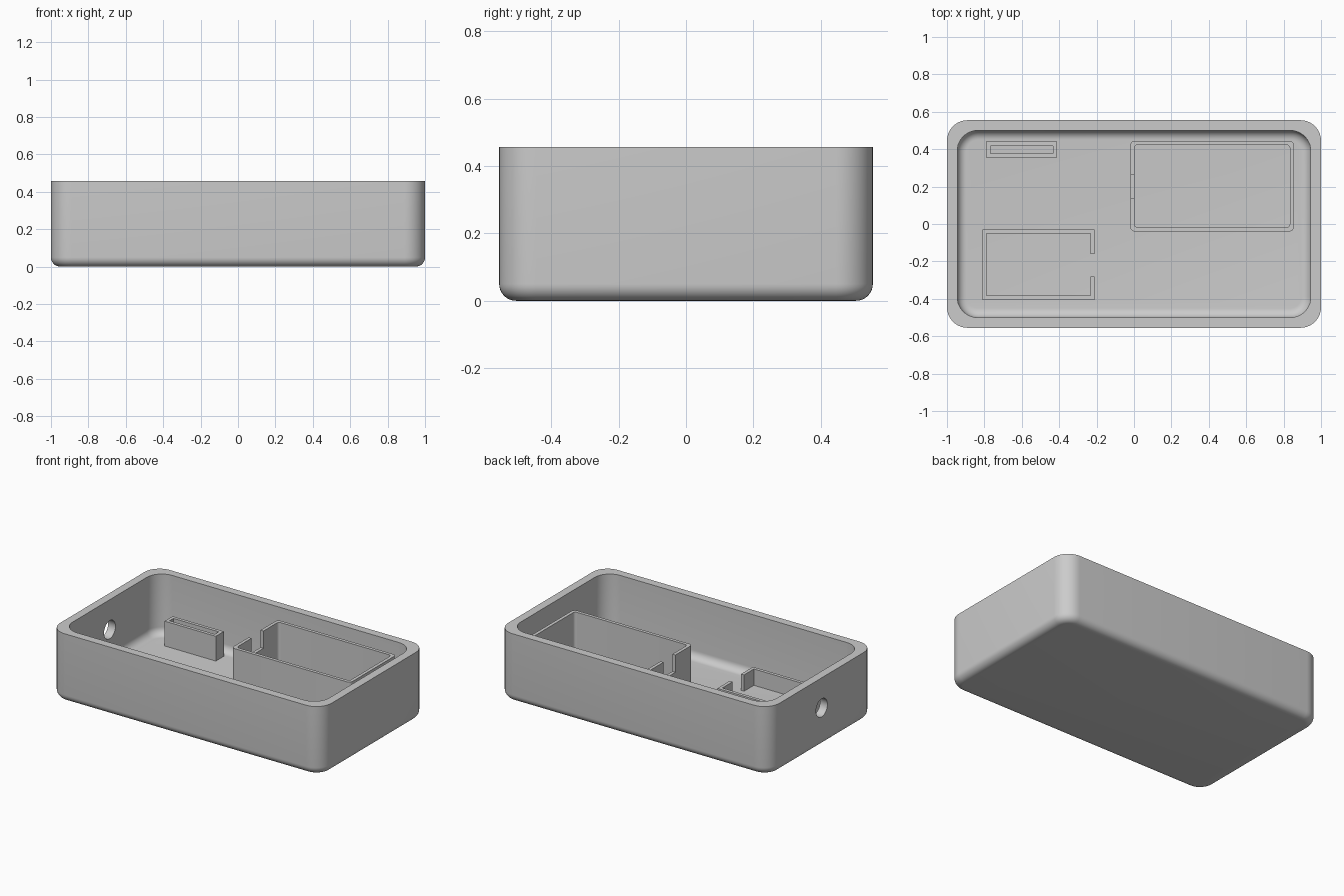
import bpy, bmesh
from math import sin, cos, pi, radians
from mathutils import Matrix

cube = bpy.data.objects.get("Cube")
if cube:
    bpy.data.objects.remove(cube, do_unlink=True)

grey = bpy.data.materials.new("plain grey")
grey.use_nodes = True
grey.diffuse_color = (0.6, 0.6, 0.6, 1)
grey.node_tree.nodes["Principled BSDF"].inputs["Base Color"].default_value = grey.diffuse_color

FLOOR = 0.055     # floor thickness, also the wall thickness
TOP = 0.457
FILLET = 0.05


def rounded_rect(cx, cy, hx, hy, r, steps=10):
    """Counter-clockwise outline; sharp corners when r is zero."""
    if r <= 0:
        return [(cx + sx * hx, cy + sy * hy) for sx, sy in ((1, 1), (-1, 1), (-1, -1), (1, -1))]
    pts = []
    for q, (sx, sy) in enumerate(((1, 1), (-1, 1), (-1, -1), (1, -1))):
        for i in range(steps + 1):
            a = (q + i / steps) * pi / 2
            pts.append((cx + sx * (hx - r) + r * cos(a), cy + sy * (hy - r) + r * sin(a)))
    return pts


def loft(name, outlines, closed=False):
    """Skin (outline, z) rings; either cap both ends or join last to first."""
    bm = bmesh.new()
    rings = [[bm.verts.new((x, y, z)) for x, y in pts] for pts, z in outlines]
    pairs = list(zip(rings, rings[1:]))
    if closed:
        pairs.append((rings[-1], rings[0]))
    else:
        bm.faces.new(rings[0])
        bm.faces.new(rings[-1])
    for a, b in pairs:
        n = len(a)
        for i in range(n):
            j = (i + 1) % n
            bm.faces.new((a[i], a[j], b[j], b[i]))
    bmesh.ops.recalc_face_normals(bm, faces=bm.faces)
    return finish(name, bm)


def finish(name, bm):
    mesh = bpy.data.meshes.new(name)
    bm.to_mesh(mesh)
    bm.free()
    mesh.materials.append(grey)
    ob = bpy.data.objects.new(name, mesh)
    bpy.context.collection.objects.link(ob)
    return ob


def activate(ob):
    bpy.ops.object.select_all(action='DESELECT')
    ob.select_set(True)
    bpy.context.view_layer.objects.active = ob


def cut(ob, cutter):
    mod = ob.modifiers.new("cut", 'BOOLEAN')
    mod.operation, mod.solver, mod.object = 'DIFFERENCE', 'EXACT', cutter
    activate(ob)
    bpy.ops.object.modifier_apply(modifier=mod.name)
    bpy.data.objects.remove(cutter, do_unlink=True)


def block(x0, x1, y0, y1, z0, z1):
    pts = rounded_rect((x0 + x1) / 2, (y0 + y1) / 2, (x1 - x0) / 2, (y1 - y0) / 2, 0)
    return loft("cutter", [(pts, z0), (pts, z1)])


def frame(name, x0, x1, y0, y1, top, wall=0.022, r_out=0, r_in=0):
    """Upright open-topped wall standing on the floor."""
    cx, cy, hx, hy = (x0 + x1) / 2, (y0 + y1) / 2, (x1 - x0) / 2, (y1 - y0) / 2
    outer = rounded_rect(cx, cy, hx, hy, r_out)
    inner = rounded_rect(cx, cy, hx - wall, hy - wall, r_in)
    base = FLOOR - 0.005
    return loft(name, [(outer, base), (outer, top), (inner, top), (inner, base)], closed=True)


# Tray shell: outer fillet, rim, inner wall, inner fillet, floor
def tray_ring(inset, r, z):
    return rounded_rect(0, 0, 1 - inset, 0.555 - inset, r), z


angles = [i * pi / 16 for i in range(9)]
rings = [tray_ring(FILLET * (1 - sin(a)), 0.11 - FILLET * (1 - sin(a)), FILLET * (1 - cos(a)))
         for a in angles]
rings += [tray_ring(0, 0.11, TOP), tray_ring(FLOOR, 0.11, TOP)]
rings += [tray_ring(FLOOR + FILLET * (1 - cos(a)), 0.11 - FILLET * (1 - cos(a)),
                    FLOOR + FILLET * (1 - sin(a))) for a in angles]
tray = loft("tray_shell", rings)

# Round cable hole through the right end wall
bm = bmesh.new()
bmesh.ops.create_cone(bm, cap_ends=True, segments=48, radius1=0.06, radius2=0.06, depth=0.3,
                      matrix=Matrix.Translation((-1, 0, 0.257)) @ Matrix.Rotation(pi / 2, 4, 'Y'))
cut(tray, finish("cutter", bm))

# Tall compartment with a notch in its side
tall = frame("tall_compartment", -0.02, 0.855, -0.04, 0.445, 0.4, r_out=0.025, r_in=0.018)
cut(tall, block(-0.1, 0.06, 0.14, 0.265, 0.285, 0.6))

# Low compartment with a full-height gap
low = frame("low_compartment", -0.81, -0.21, -0.405, -0.03, 0.164)
cut(low, block(-0.3, -0.1, -0.28, -0.16, 0, 0.6))

# Narrow slot holder
slot = frame("slot_holder", -0.79, -0.412, 0.355, 0.44, 0.22)

for ob in (tray, tall, low, slot):
    activate(ob)
    bpy.ops.object.shade_smooth_by_angle(angle=radians(30))
